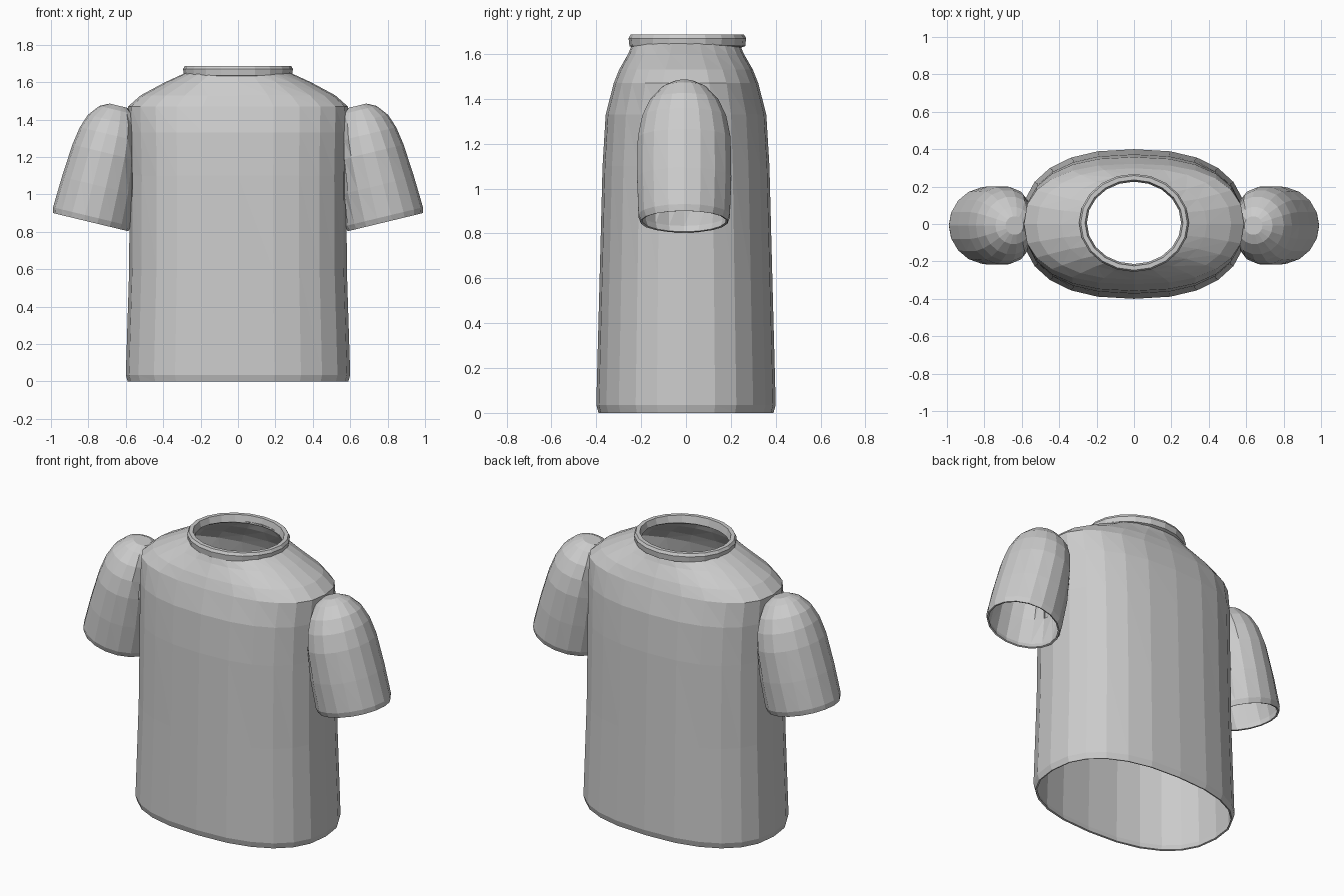
import bpy, bmesh, math
from mathutils import Vector

cube = bpy.data.objects.get("Cube")
if cube:
    bpy.data.objects.remove(cube, do_unlink=True)

fabric = bpy.data.materials.new("grey_fabric")
fabric.use_nodes = True
GREY = (0.6, 0.6, 0.6, 1)
fabric.diffuse_color = GREY
fabric.node_tree.nodes["Principled BSDF"].inputs["Base Color"].default_value = GREY


def oval(rx, ry, n, power=2.0, turn=0.0):
    """Points round a superellipse, as (x, y) pairs."""
    pts = []
    for i in range(n):
        a = 2 * math.pi * (i + turn) / n
        c, s = math.cos(a), math.sin(a)
        pts.append((rx * math.copysign(abs(c) ** (2 / power), c),
                    ry * math.copysign(abs(s) ** (2 / power), s)))
    return pts


def loft(name, rings, closed=False, cap=False, drop=None):
    """Skin a list of point rings; drop removes faces by a rule."""
    bm = bmesh.new()
    loops = [[bm.verts.new(p) for p in ring] for ring in rings]
    pairs = list(zip(loops, loops[1:]))
    if closed:
        pairs.append((loops[-1], loops[0]))
    for low, high in pairs:
        n = len(low)
        for i in range(n):
            j = (i + 1) % n
            bm.faces.new((low[i], low[j], high[j], high[i]))
    if cap:
        bm.faces.new(loops[-1])
    if drop:
        bmesh.ops.delete(bm, geom=[f for f in bm.faces if drop(f)], context='FACES')
    bmesh.ops.triangulate(bm, faces=bm.faces[:], quad_method='ALTERNATE')
    mesh = bpy.data.meshes.new(name)
    bm.to_mesh(mesh)
    bm.free()
    mesh.materials.append(fabric)
    obj = bpy.data.objects.new(name, mesh)
    bpy.context.collection.objects.link(obj)
    return obj


def thicken(obj):
    mod = obj.modifiers.new("cloth_thickness", 'SOLIDIFY')
    mod.thickness = 0.01
    mod.offset = -1


# Torso: height, half width, half depth, roundness
torso_rings = [
    (0.00, 0.590, 0.390, 2.4), (0.035, 0.600, 0.400, 2.4),
    (0.60, 0.582, 0.385, 2.4), (1.10, 0.580, 0.372, 2.4),
    (1.33, 0.585, 0.358, 2.4), (1.47, 0.588, 0.322, 2.4),
    (1.53, 0.520, 0.298, 2.3), (1.60, 0.390, 0.258, 2.1),
    (1.655, 0.270, 0.235, 2.0),
]
torso = loft("torso", [[Vector((x, y, z)) for x, y in oval(rx, ry, 24, p)]
                       for z, rx, ry, p in torso_rings])
thicken(torso)

# Collar: a rolled band, as outward offset and height
collar_profile = [(0.0, 1.650), (0.010, 1.686), (0.033, 1.686),
                  (0.042, 1.670), (0.038, 1.645), (0.020, 1.638)]
collar_rings = []
for out, z in collar_profile:
    ring = []
    for x, y in oval(0.252 + out, 0.220 + out, 20):
        sag = 0.04 * abs(y) if z < 1.66 else 0
        ring.append(Vector((x, y + 0.006, z - sag)))
    collar_rings.append(ring[::-1])
loft("collar", collar_rings, closed=True)

# Sleeves: leaning tubes with a domed shoulder, open where they meet the torso
LEAN = math.atan2(0.1, 0.415)
SEAM = 0.568
across = Vector((math.cos(LEAN), 0, math.sin(LEAN)))
along = Vector((-math.sin(LEAN), 0, math.cos(LEAN)))
cuff_centre = Vector((0.788, -0.008, 0.852))
# distance up the sleeve, half width, half depth
sleeve_rings = [(0.0, 0.208, 0.196), (0.03, 0.214, 0.207), (0.20, 0.206, 0.213),
                (0.38, 0.192, 0.210), (0.48, 0.175, 0.190), (0.555, 0.148, 0.155),
                (0.615, 0.100, 0.100), (0.64, 0.050, 0.050)]


def sleeve(name, side):
    rings = []
    for t, rx, ry in sleeve_rings:
        ring = []
        for x, y in oval(rx, ry, 18):
            p = cuff_centre + along * t + across * x + Vector((0, y, 0))
            p.x = max(p.x, SEAM) * side
            ring.append(p)
        rings.append(ring[::side])
    obj = loft(name, rings, cap=True,
               drop=lambda f: all(abs(v.co.x) < SEAM + 0.001 for v in f.verts))
    thicken(obj)


sleeve("left_sleeve", 1)
sleeve("right_sleeve", -1)
